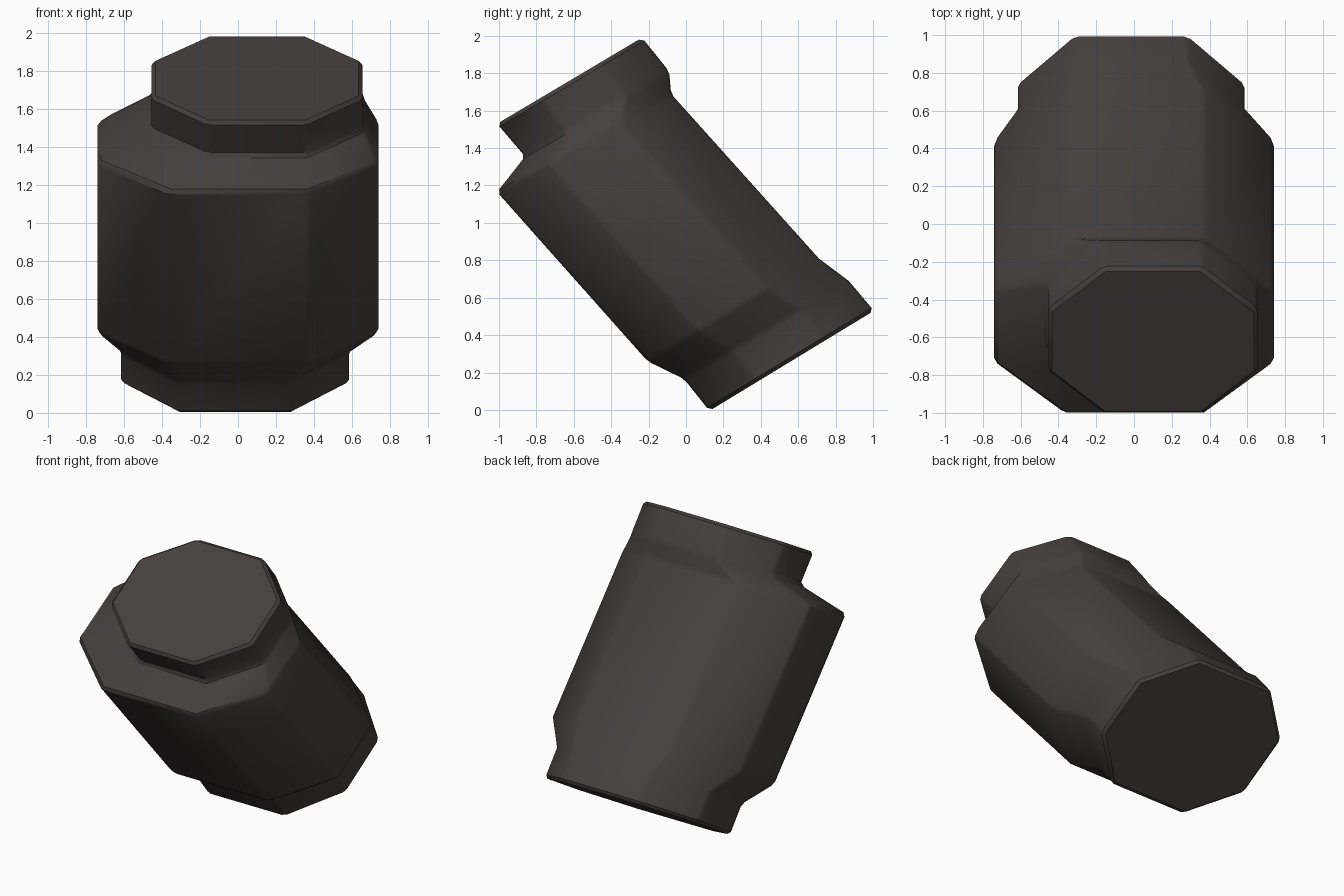
import bpy
import bmesh
from mathutils import Vector

cube = bpy.data.objects.get("Cube")
if cube:
    bpy.data.objects.remove(cube, do_unlink=True)

# Single dark warm grey material
material = bpy.data.materials.new("dark warm grey")
material.use_nodes = True
colour = (0.06, 0.05, 0.048, 1.0)
material.diffuse_color = colour
material.node_tree.nodes["Principled BSDF"].inputs["Base Color"].default_value = colour


def octagon(centre_x, half_width, half_flat, low, high):
    """Tilted eight-sided section between a low front edge and a high back edge."""
    low, high = Vector((0, *low)), Vector((0, *high))
    corners = [(half_flat, 0), (half_width, 0.29), (half_width, 0.71), (half_flat, 1)]
    right = [low.lerp(high, t) + Vector((centre_x + x, 0, 0)) for x, t in corners]
    left = [low.lerp(high, t) + Vector((centre_x - x, 0, 0)) for x, t in reversed(corners)]
    return right + left


# Sections from the base up: foot, foot neck, body start, body end, cap neck, cap
sections = [
    octagon(-0.015, 0.60, 0.30, (0.125, -0.005), (1.005, 0.53)),
    octagon(-0.015, 0.60, 0.30, (-0.01, 0.165), (0.87, 0.69)),
    octagon(0.0, 0.74, 0.37, (-0.205, 0.26), (0.71, 0.81)),
    octagon(0.0, 0.74, 0.37, (-1.01, 1.165), (-0.08, 1.69)),
    octagon(0.10, 0.555, 0.26, (-0.86, 1.355), (-0.09, 1.81)),
    octagon(0.10, 0.555, 0.26, (-1.01, 1.53), (-0.235, 1.99)),
]

# Loft the stepped body through the sections
bm = bmesh.new()
rings = [[bm.verts.new(p) for p in section] for section in sections]
for lower, upper in zip(rings, rings[1:]):
    for i in range(len(lower)):
        j = (i + 1) % len(lower)
        bm.faces.new((lower[i], lower[j], upper[j], upper[i]))
bm.faces.new(rings[0])
bm.faces.new(rings[-1])
bmesh.ops.recalc_face_normals(bm, faces=bm.faces)

mesh = bpy.data.meshes.new("stepped_canister")
bm.to_mesh(mesh)
bm.free()
mesh.materials.append(material)
canister = bpy.data.objects.new("stepped_canister", mesh)
bpy.context.collection.objects.link(canister)

# Narrow chamfers on the edges
bevel = canister.modifiers.new("edge chamfer", "BEVEL")
bevel.width = 0.02
bevel.segments = 1
bevel.limit_method = "ANGLE"
bevel.angle_limit = 0.3

bpy.ops.object.select_all(action="DESELECT")
canister.select_set(True)
bpy.context.view_layer.objects.active = canister
bpy.ops.object.modifier_apply(modifier=bevel.name)
bpy.ops.object.shade_smooth_by_angle(angle=0.55)
